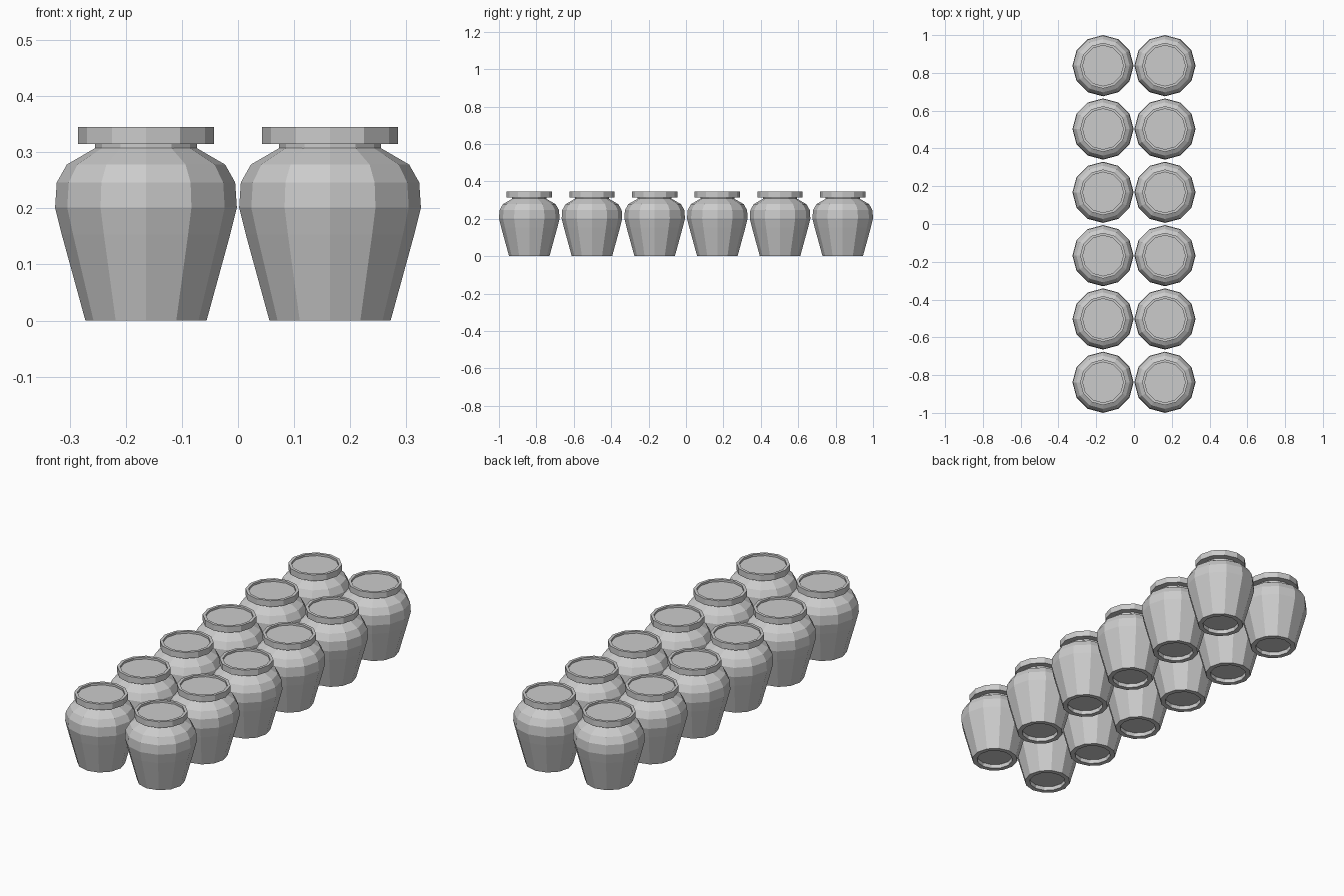
import bpy
import bmesh
from math import cos, sin, tau

cube = bpy.data.objects.get("Cube")
if cube:
    bpy.data.objects.remove(cube, do_unlink=True)

SIDES = 12
COLOUR = (0.6, 0.6, 0.6, 1.0)

clay = bpy.data.materials.new("grey clay")
clay.use_nodes = True
clay.diffuse_color = COLOUR
clay.node_tree.nodes["Principled BSDF"].inputs["Base Color"].default_value = COLOUR

# Jar outline (radius, height), from the recessed base up to the sunken lid
PROFILE = [
    (0.085, 0.02), (0.085, 0.0), (0.108, 0.0),      # foot ring
    (0.150, 0.153), (0.162, 0.201), (0.159, 0.246),  # belly
    (0.141, 0.278), (0.091, 0.307), (0.091, 0.315),  # shoulder and neck
    (0.121, 0.315), (0.121, 0.345),                  # rim
    (0.107, 0.345), (0.107, 0.335),                  # sunken lid
]


def lathe(name, profile):
    """Turn a profile into a closed, flat-faced mesh."""
    bm = bmesh.new()
    rings = [
        [bm.verts.new((r * cos(tau * i / SIDES), r * sin(tau * i / SIDES), z))
         for i in range(SIDES)]
        for r, z in profile
    ]
    for low, high in zip(rings, rings[1:]):
        for i in range(SIDES):
            j = (i + 1) % SIDES
            bm.faces.new((low[i], low[j], high[j], high[i]))
    bm.faces.new(rings[0][::-1])
    bm.faces.new(rings[-1])
    bmesh.ops.recalc_face_normals(bm, faces=bm.faces)
    mesh = bpy.data.meshes.new(name)
    bm.to_mesh(mesh)
    bm.free()
    mesh.materials.append(clay)
    return mesh


# Two columns of six jars sharing one mesh
jar_mesh = lathe("jar", PROFILE)
for side, x in (("right", -0.164), ("left", 0.164)):
    for row in range(6):
        jar = bpy.data.objects.new(f"jar_{side}_{row + 1}", jar_mesh)
        jar.location = (x, (row - 2.5) * 0.3352, 0)
        bpy.context.collection.objects.link(jar)
